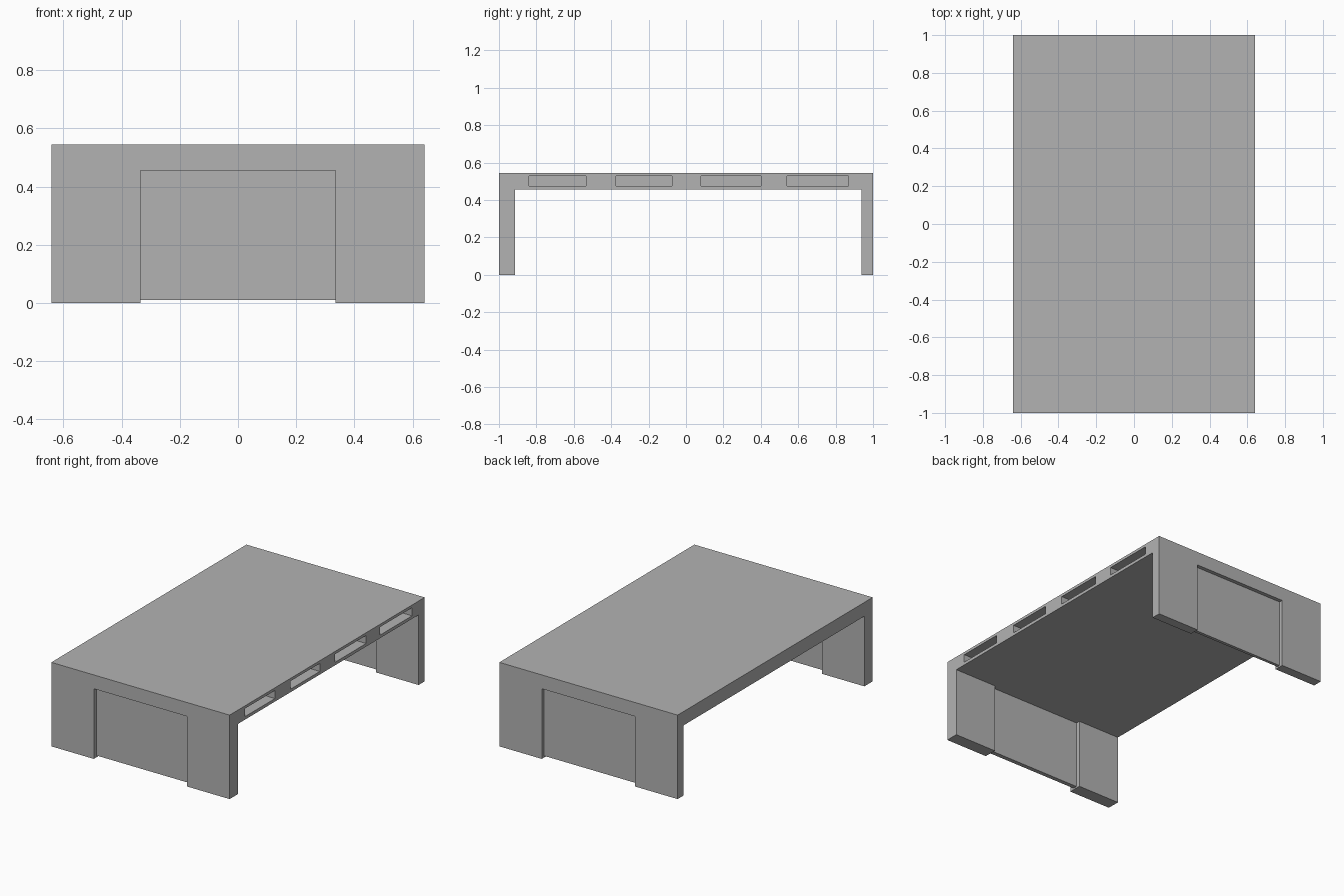
import bpy

if "Cube" in bpy.data.objects:
    bpy.data.objects.remove(bpy.data.objects["Cube"], do_unlink=True)

HALF_W, HALF_L = 0.64, 1.0
TOP, UNDER = 0.545, 0.455
OPENING = 0.335       # half width between the legs

grey = bpy.data.materials.new("plain_grey")
grey.use_nodes = True
colour = (0.45, 0.45, 0.45, 1)
grey.diffuse_color = colour
grey.node_tree.nodes["Principled BSDF"].inputs["Base Color"].default_value = colour


def box(name, x, y, z):
    """Box spanning the given (low, high) ranges."""
    bpy.ops.mesh.primitive_cube_add(size=1)
    ob = bpy.context.object
    ob.name = name
    ob.location = [(a + b) / 2 for a, b in (x, y, z)]
    ob.scale = [b - a for a, b in (x, y, z)]
    bpy.ops.object.transform_apply(location=True, rotation=False, scale=True)
    ob.data.materials.append(grey)
    return ob


# Tabletop with a row of open slots along one long edge
tabletop = box("tabletop", (-HALF_W, HALF_W), (-HALF_L, HALF_L), (UNDER, TOP))
slots = [(-0.84, -0.535), (-0.375, -0.075), (0.08, 0.40), (0.54, 0.87)]
for i, span in enumerate(slots):
    cutter = box(f"slot_cutter_{i + 1}", (0.1, HALF_W + 0.1), span, (0.475, 0.527))
    cut = tabletop.modifiers.new("slot", 'BOOLEAN')
    cut.object = cutter
    cut.solver = 'EXACT'
    bpy.context.view_layer.objects.active = tabletop
    bpy.ops.object.modifier_apply(modifier=cut.name)
    bpy.data.objects.remove(cutter, do_unlink=True)

# Each end: two wide legs with a thin recessed panel between them
ends = {
    "front": ((-HALF_L, -0.915), (-0.97, -0.942)),
    "back": ((0.938, HALF_L), (0.955, 0.975)),
}
for end, (leg_y, panel_y) in ends.items():
    for side, s in (("left", 1), ("right", -1)):
        span = sorted((s * OPENING, s * HALF_W))
        box(f"{end}_{side}_leg", span, leg_y, (0, UNDER))
    box(f"{end}_panel", (-OPENING, OPENING), panel_y, (0.01, UNDER))
